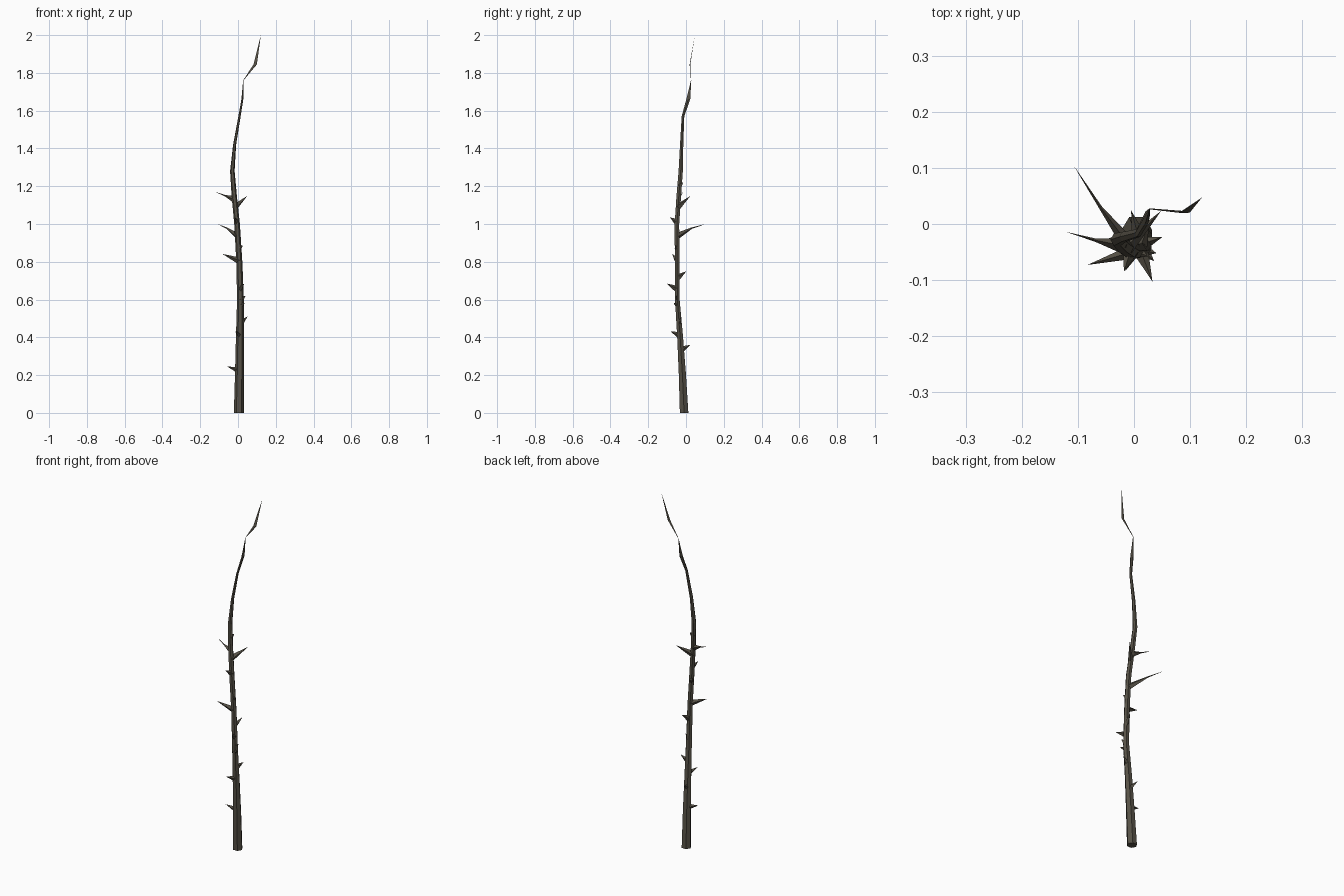
import bpy, bmesh, math
from mathutils import Vector

bark = bpy.data.materials.new("dark bark")
bark.diffuse_color = (0.094, 0.083, 0.062, 1)


def loft(name, rings, tip, sides):
    """Skin rings of (centre, u axis, v axis) and close them to a point."""
    bm = bmesh.new()
    loops = []
    for c, u, v in rings:
        loop = []
        for i in range(sides):
            a = 2 * math.pi * i / sides
            loop.append(bm.verts.new(c + u * math.cos(a) + v * math.sin(a)))
        loops.append(loop)
    end = bm.verts.new(tip)
    bm.faces.new(loops[0][::-1])
    for i in range(sides):
        j = (i + 1) % sides
        for a, b in zip(loops, loops[1:]):
            bm.faces.new((a[i], a[j], b[j], b[i]))
        bm.faces.new((loops[-1][i], loops[-1][j], end))
    bmesh.ops.recalc_face_normals(bm, faces=bm.faces)
    me = bpy.data.meshes.new(name)
    bm.to_mesh(me)
    bm.free()
    me.materials.append(bark)
    ob = bpy.data.objects.new(name, me)
    bpy.context.collection.objects.link(ob)


# Stem: x, y, z, x radius, y radius
STEM = [
    (0.005, -0.010, 0.00, 0.027, 0.026), (0.008, -0.019, 0.20, 0.024, 0.022),
    (0.010, -0.031, 0.40, 0.021, 0.018), (0.013, -0.046, 0.60, 0.018, 0.014),
    (0.007, -0.047, 0.80, 0.016, 0.014), (-0.005, -0.048, 1.00, 0.015, 0.014),
    (-0.020, -0.038, 1.15, 0.014, 0.014), (-0.030, -0.028, 1.28, 0.012, 0.013),
    (-0.018, -0.023, 1.42, 0.008, 0.010), (0.008, -0.016, 1.57, 0.006, 0.008),
    (0.023, 0.012, 1.66, 0.005, 0.012), (0.028, 0.027, 1.76, 0.001, 0.001),
    (0.091, 0.021, 1.845, 0.009, 0.002),
]
loft("stem", [(Vector(s[:3]), Vector((s[3], 0, 0)), Vector((0, s[4], 0)))
              for s in STEM], Vector((0.121, 0.047, 2.0)), 6)


def stem_at(z):
    for a, b in zip(STEM, STEM[1:]):
        if a[2] <= z <= b[2]:
            return Vector(a[:3]).lerp(Vector(b[:3]), (z - a[2]) / (b[2] - a[2]))


# Thorns: root height on the stem, tip, optional bend point
THORNS = [
    (0.225, (-0.057, -0.030, 0.245), None),
    (0.335, (-0.005, 0.024, 0.360), None),
    (0.410, (-0.015, -0.083, 0.432), None),
    (0.475, (0.051, -0.023, 0.510), None),
    (0.570, (0.036, -0.066, 0.580), None),
    (0.600, (0.040, -0.052, 0.620), None),
    (0.655, (0.033, -0.103, 0.685), None),
    (0.715, (0.027, 0.002, 0.750), None),
    (0.805, (-0.083, -0.073, 0.842), None),
    (0.870, (0.025, -0.058, 0.885), None),
    (0.935, (-0.108, 0.105, 1.000), (-0.060, 0.030, 0.978)),
    (1.010, (-0.018, -0.085, 1.035), None),
    (1.090, (0.048, 0.023, 1.148), None),
    (1.130, (-0.121, -0.014, 1.170), (-0.068, -0.029, 1.150)),
    (1.205, (-0.012, -0.015, 1.220), None),
]
for n, (z, tip, bend) in enumerate(THORNS):
    root, tip = stem_at(z), Vector(tip)
    d = ((Vector(bend) if bend else tip) - root).normalized()
    u = d.cross(Vector((0, 0, 1))).normalized()
    v = u.cross(d)
    rings = [(root, u * 0.014, v * 0.018)]
    if bend:
        rings.append((Vector(bend), u * 0.003, v * 0.004))
    loft(f"thorn_{n + 1}", rings, tip, 4)
